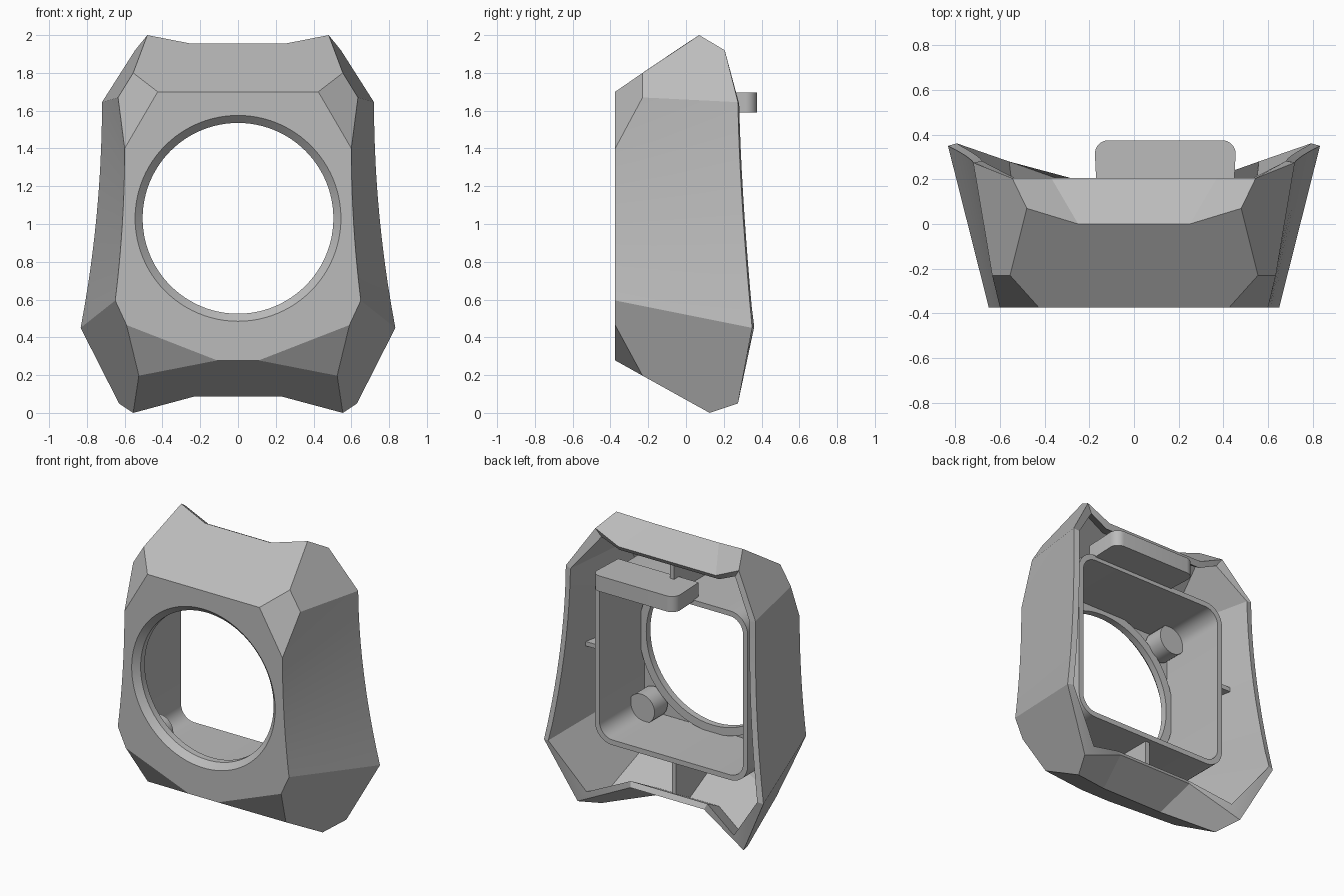
import bpy, bmesh
from math import sin, cos, pi, radians
from mathutils import Vector

cube = bpy.data.objects.get("Cube")
if cube:
    bpy.data.objects.remove(cube, do_unlink=True)

grey = bpy.data.materials.new("plain grey")
grey.use_nodes = True
colour = (0.5, 0.5, 0.5, 1)
grey.diffuse_color = colour
grey.node_tree.nodes["Principled BSDF"].inputs["Base Color"].default_value = colour

CZ = 1.03  # height of the opening's centre


def finish(bm, name):
    bmesh.ops.remove_doubles(bm, verts=bm.verts, dist=0.0005)
    bmesh.ops.recalc_face_normals(bm, faces=bm.faces)
    mesh = bpy.data.meshes.new(name)
    bm.to_mesh(mesh)
    bm.free()
    mesh.materials.append(grey)
    obj = bpy.data.objects.new(name, mesh)
    bpy.context.collection.objects.link(obj)
    return obj


def smooth(obj):
    bpy.ops.object.select_all(action='DESELECT')
    obj.select_set(True)
    bpy.context.view_layer.objects.active = obj
    bpy.ops.object.shade_smooth_by_angle(angle=radians(18))


def prism(name, points, depth):
    """Flat polygon pushed along a vector."""
    bm = bmesh.new()
    face = bm.faces.new([bm.verts.new(p) for p in points])
    out = bmesh.ops.extrude_face_region(bm, geom=[face])
    moved = [v for v in out["geom"] if isinstance(v, bmesh.types.BMVert)]
    bmesh.ops.translate(bm, verts=moved, vec=Vector(depth))
    return finish(bm, name)


def circle(r, y, cx=0, cz=CZ, n=96):
    return [(cx + r * cos(2 * pi * i / n), y, cz + r * sin(2 * pi * i / n))
            for i in range(n)]


def rounded_square(half, r, y, n=8):
    points = []
    for q, (sx, sz) in enumerate([(1, 1), (-1, 1), (-1, -1), (1, -1)]):
        for i in range(n + 1):
            a = (q + i / n) * pi / 2
            points.append((sx * (half - r) + r * cos(a), y,
                           CZ - 0.01 + sz * (half - r) + r * sin(a)))
    return points


def ring(name, loops):
    """Closed band through a cycle of loops."""
    bm = bmesh.new()
    rows = [[bm.verts.new(p) for p in loop] for loop in loops]
    n = len(rows[0])
    for k, row in enumerate(rows):
        after = rows[(k + 1) % len(rows)]
        for i in range(n):
            j = (i + 1) % n
            bm.faces.new((row[i], row[j], after[j], after[i]))
    return finish(bm, name)


# Outer shell: key corners on the +x side
top_front, side_front = (0.425, -0.375, 1.70), (0.60, -0.375, 1.40)
facet_top, facet_side = (0.555, -0.23, 1.80), (0.635, -0.23, 1.67)
top_peak, top_ridge = (0.48, 0.07, 2.0), (0.25, 0.0, 1.955)
top_back, top_dip = (0.545, 0.205, 1.92), (0.37, 0.205, 1.84)
low_front, low_mid = (0.59, -0.375, 0.465), (0.11, -0.375, 0.278)
low_facet, low_ridge = (0.525, -0.23, 0.197), (0.23, -0.02, 0.087)
low_peak, low_back = (0.555, 0.125, 0.0), (0.63, 0.275, 0.05)
low_dip = (0.28, 0.205, 0.21)

# Curved flanks between front edge and back edge
steps = [i / 10 for i in range(11)]
front_edge = [(0.60 + 0.05 * t * t, -0.375, 1.40 - 0.805 * t) for t in steps]
back_edge = [(0.72 + 0.113 * t * t, 0.275 + 0.075 * t ** 1.5, 1.645 - 1.195 * t)
             for t in steps]

bm = bmesh.new()


def mirrored(points):
    return [(-x, y, z) for x, y, z in points]


def add(points):
    bm.faces.new([bm.verts.new(p) for p in points])


def both(*points):
    add(points)
    add(mirrored(points)[::-1])


def across(*points):
    add(list(points) + mirrored(points)[::-1])


across(top_front, *front_edge, low_front, low_mid)
across(top_front, facet_top, top_peak, top_ridge)
across(top_ridge, top_dip)
across(low_mid, low_facet, low_peak, low_ridge)
across(low_ridge, low_dip)
both(top_front, side_front, facet_side, facet_top)
both(facet_top, facet_side, back_edge[0], top_back, top_peak)
both(top_ridge, top_peak, top_back, top_dip)
both(side_front, back_edge[0], facet_side)
both(low_front, low_facet, low_mid)
both(front_edge[-1], low_front, low_facet, low_peak, low_back, back_edge[-1])
both(low_ridge, low_peak, low_back, low_dip)
for i in range(10):
    both(front_edge[i], front_edge[i + 1], back_edge[i + 1], back_edge[i])
shell = finish(bm, "outer_shell")
front = min(shell.data.polygons, key=lambda p: p.center.y)
if front.normal.y > 0:
    shell.data.flip_normals()

# Wall thickness and round opening
solid = shell.modifiers.new("wall", 'SOLIDIFY')
solid.thickness = 0.04
solid.offset = -1
solid.use_even_offset = True
cutter = prism("opening_cutter", circle(0.545, -0.6), (0, 0.4, 0))
cutter.hide_render = True
cut = shell.modifiers.new("opening", 'BOOLEAN')
cut.object = cutter
cut.operation = 'DIFFERENCE'
cut.solver = 'EXACT'
bpy.context.view_layer.objects.active = shell
shell.select_set(True)
for name in ("wall", "opening"):
    bpy.ops.object.modifier_apply(modifier=name)
bpy.data.objects.remove(cutter, do_unlink=True)
smooth(shell)

# Bevelled collar lining the opening
smooth(ring("opening_collar", [circle(0.545, -0.375), circle(0.505, -0.335),
                               circle(0.505, -0.29), circle(0.56, -0.29),
                               circle(0.56, -0.36)]))

# Square inner sleeve
smooth(ring("inner_sleeve", [rounded_square(0.58, 0.13, -0.33),
                             rounded_square(0.58, 0.13, 0.16),
                             rounded_square(0.545, 0.10, 0.16),
                             rounded_square(0.545, 0.10, -0.33)]))

# Corner bosses inside the sleeve
for sx, side in ((1, "left"), (-1, "right")):
    for sz, level in ((1, "upper"), (-1, "lower")):
        boss = circle(0.10, -0.32, sx * 0.465, CZ - 0.01 + sz * 0.465, 32)
        smooth(prism(f"{level}_{side}_boss", boss, (0, 0.14, 0)))

# Ribs joining sleeve and shell
for sx, side in ((1, "left"), (-1, "right")):
    prism(f"{side}_rib", [(sx * x, y, 1.05) for x, y in
          ((0.57, -0.34), (0.60, -0.34), (0.69, 0.13), (0.57, 0.13))], (0, 0, 0.03))
prism("bottom_rib", [(-0.015, y, z) for y, z in
      ((-0.33, 0.45), (-0.33, 0.28), (-0.02, 0.11), (0.13, 0.19), (0.13, 0.45))],
      (0.03, 0, 0))
prism("top_rib", [(-0.015, y, z) for y, z in
      ((-0.33, 1.59), (-0.33, 1.71), (0.0, 1.93), (0.15, 1.85), (0.15, 1.59))],
      (0.03, 0, 0))

# Rear tab with rounded outer corners
R = 0.06
outline = [(-0.165, 0.10, 1.59)]
for cx, start in ((-0.175 + R, pi), (0.455 - R, pi / 2)):
    for i in range(9):
        a = start - i / 8 * pi / 2
        outline.append((cx + R * cos(a), 0.375 - R + R * sin(a), 1.59))
outline.append((0.445, 0.10, 1.59))
smooth(prism("rear_tab", outline, (0, 0, 0.107)))
